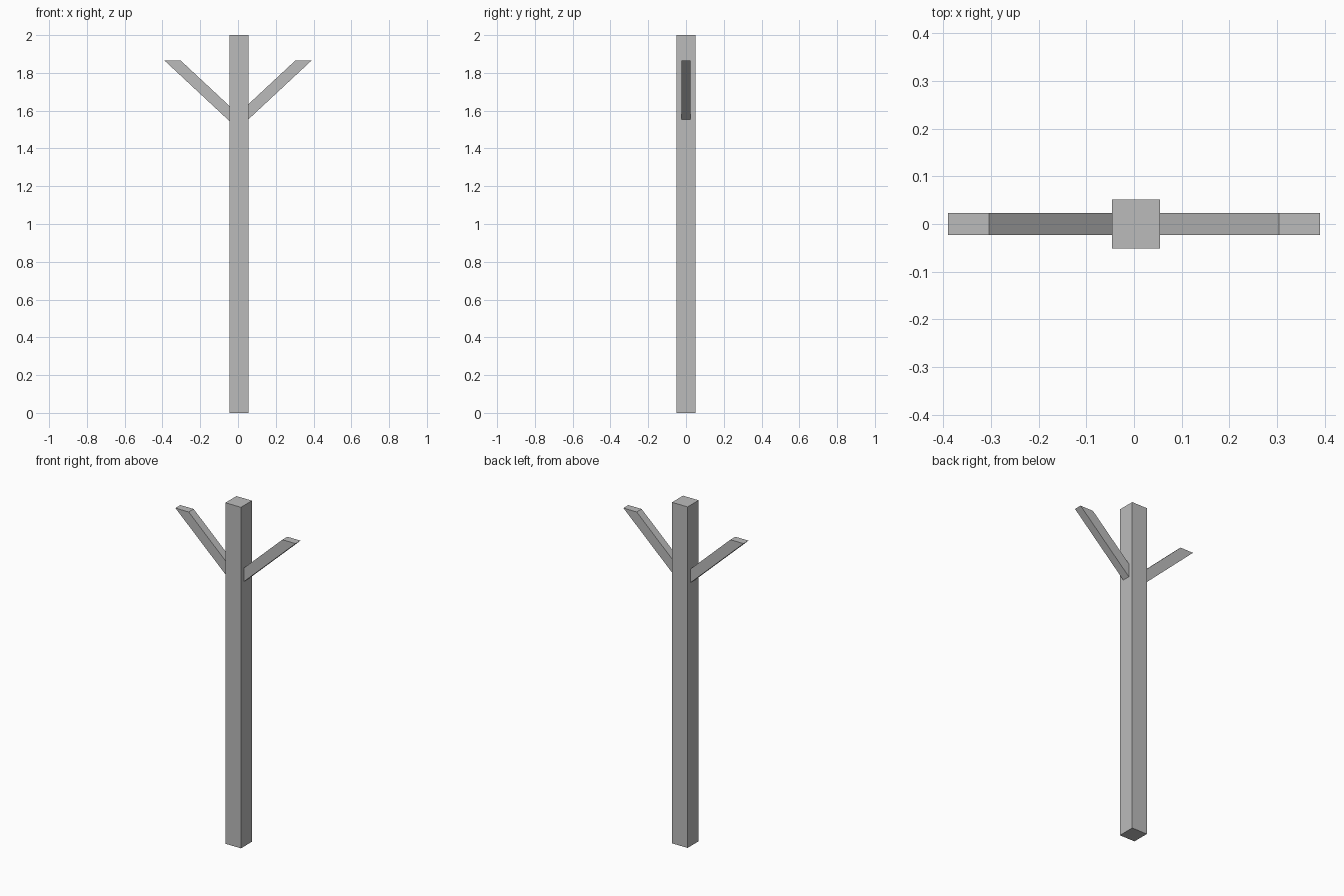
import bpy
import bmesh

cube = bpy.data.objects.get("Cube")
if cube:
    bpy.data.objects.remove(cube, do_unlink=True)

grey = bpy.data.materials.new("plain grey")
grey.use_nodes = True
colour = (0.5, 0.5, 0.5, 1)
grey.diffuse_color = colour
grey.node_tree.nodes["Principled BSDF"].inputs["Base Color"].default_value = colour


def prism(name, profile, half_depth):
    """Extrude an x-z profile along y, centred on y = 0."""
    bm = bmesh.new()
    face = bm.faces.new([bm.verts.new((x, -half_depth, z)) for x, z in profile])
    new = bmesh.ops.extrude_face_region(bm, geom=[face])["geom"]
    verts = [v for v in new if isinstance(v, bmesh.types.BMVert)]
    bmesh.ops.translate(bm, verts=verts, vec=(0, 2 * half_depth, 0))
    bmesh.ops.recalc_face_normals(bm, faces=bm.faces)
    mesh = bpy.data.meshes.new(name)
    bm.to_mesh(mesh)
    bm.free()
    mesh.materials.append(grey)
    obj = bpy.data.objects.new(name, mesh)
    bpy.context.collection.objects.link(obj)


# Square upright post, slightly off the centre between the branches
left, right = -0.046, 0.055
prism("post", [(left, 0), (right, 0), (right, 2), (left, 2)], 0.051)

# Slanted branches with level tips, rooted just inside the post
branch = [(0.04, 1.54), (0.39, 1.866), (0.304, 1.866), (0.04, 1.62)]
for name, side in (("left_branch", 1), ("right_branch", -1)):
    prism(name, [(side * x, z) for x, z in branch], 0.023)
